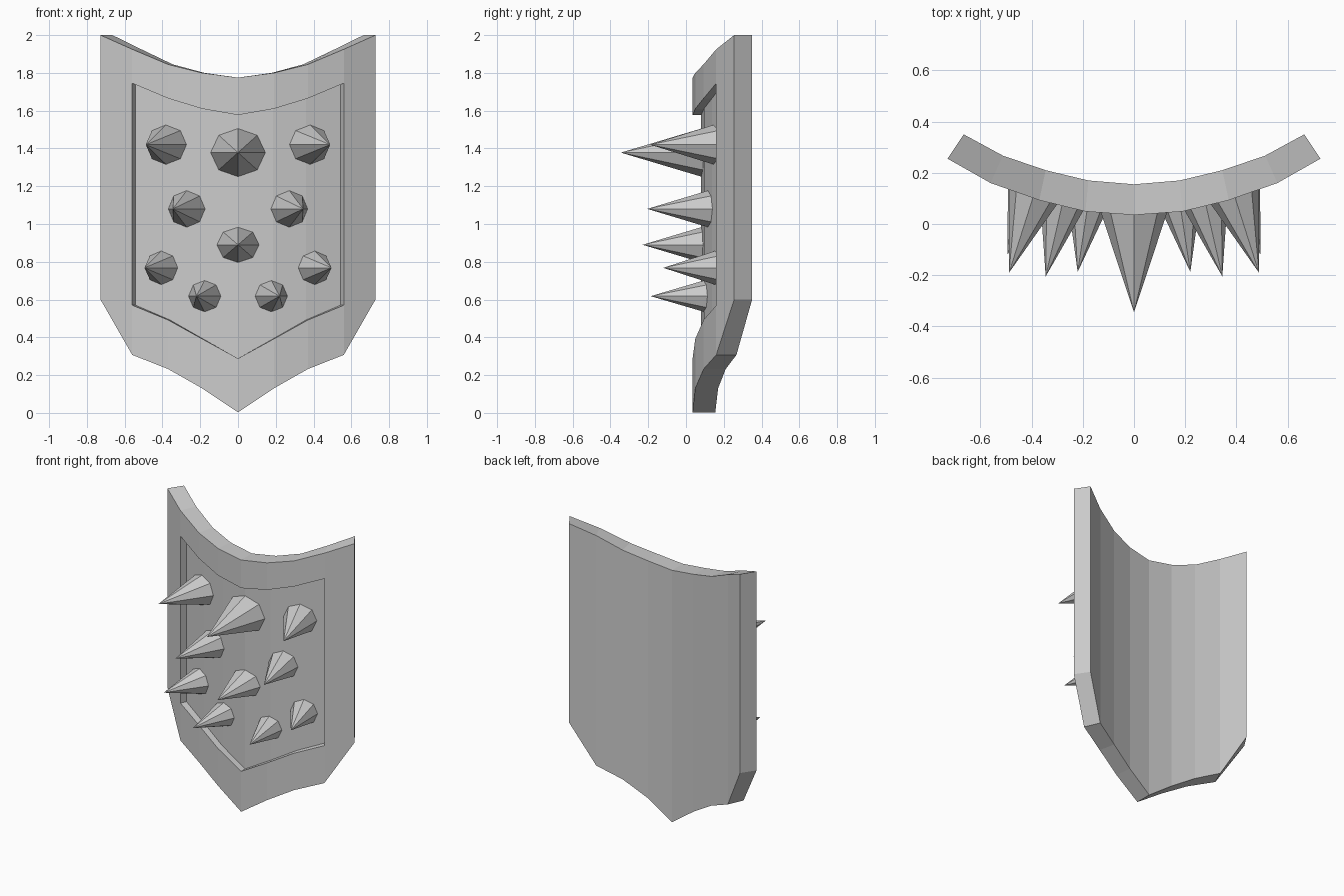
import bpy, bmesh
from mathutils import Vector, Matrix

if "Cube" in bpy.data.objects:
    bpy.data.objects.remove(bpy.data.objects["Cube"])

# half profile columns, centre to edge: front (x,y), back (x,y), top z, recess top z, recess bottom z, bottom z
HALF = [
    ((0.00, 0.035), (0.00, 0.155), 1.775, 1.577, 0.288, 0.003),
    ((0.19, 0.049), (0.178, 0.170), 1.80, 1.61, 0.392, 0.13),
    ((0.37, 0.093), (0.345, 0.210), 1.845, 1.665, 0.492, 0.232),
    ((0.56, 0.160), (0.512, 0.267), 1.925, 1.745, 0.57, 0.307),
    ((0.728, 0.255), (0.665, 0.350), 2.00, None, None, 0.60),
]
DEPTH = 0.38  # recess depth as a fraction of the thickness


def mirror(c):
    return ((-c[0][0], c[0][1]), (-c[1][0], c[1][1])) + c[2:]


def make_object(name, bm):
    bmesh.ops.recalc_face_normals(bm, faces=bm.faces)
    me = bpy.data.meshes.new(name)
    bm.to_mesh(me)
    bm.free()
    ob = bpy.data.objects.new(name, me)
    bpy.context.collection.objects.link(ob)
    return ob


# curved shield body with a sunken front panel
bm = bmesh.new()
cols = []
for c in [mirror(h) for h in HALF[:0:-1]] + HALF:
    f, b, top, rt, rb, bot = c
    m = [f[k] + (b[k] - f[k]) * DEPTH for k in (0, 1)]
    d = {"ft": (*f, top), "fb": (*f, bot), "bt": (*b, top), "bb": (*b, bot)}
    if rt:
        d.update({"rt": (*f, rt), "rb": (*f, rb), "pt": (*m, rt), "pb": (*m, rb)})
    cols.append({k: bm.verts.new(v) for k, v in d.items()})

last = len(cols) - 1
for i in range(last):
    l, r = cols[i], cols[i + 1]
    strips = [("bt", "bb"), ("ft", "bt"), ("fb", "bb")]  # back, top rim, bottom rim
    if 0 < i < last - 1:
        # front border, recess walls, panel floor
        strips += [("ft", "rt"), ("rt", "pt"), ("pt", "pb"), ("pb", "rb"), ("rb", "fb")]
    for a, b in strips:
        bm.faces.new((l[a], r[a], r[b], l[b]))
for e, n in ((cols[0], cols[1]), (cols[last], cols[last - 1])):
    bm.faces.new([e["ft"], n["ft"], n["rt"], n["rb"], n["fb"], e["fb"]])  # side front strip
    bm.faces.new([e["ft"], e["bt"], e["bb"], e["fb"]])                    # outer edge
    bm.faces.new([n["rt"], n["pt"], n["pb"], n["rb"]])                    # recess side wall
make_object("shield_body", bm)


# eight-sided spikes, leaning along the surface normal
def spike(name, base, tip, z, rx, rz):
    b, t = Vector((*base, z)), Vector((*tip, z))
    axis = (t - b).normalized()
    length = (t - b).length
    sunk = 0.05
    grow = (length + sunk) / length
    bm = bmesh.new()
    bmesh.ops.create_cone(bm, cap_ends=True, segments=8, radius1=1, radius2=0, depth=1)
    up = Vector((0, 0, 1))
    side = up.cross(axis)
    rot = Matrix((side, up, axis)).transposed().to_4x4()
    scale = Matrix.Diagonal((rx * grow, rz * grow, length + sunk, 1))
    mid = (t + b - axis * sunk) / 2
    bm.transform(Matrix.Translation(mid) @ rot @ scale)
    make_object(name, bm)


spike("spike_centre_large", (0, 0.08), (0, -0.345), 1.378, 0.141, 0.127)
spike("spike_centre_small", (0, 0.08), (0, -0.23), 0.89, 0.108, 0.093)

PAIRS = [
    ("upper", (0.383, 0.14), (0.488, -0.19), 1.42, 0.109, 0.103),
    ("middle", (0.272, 0.113), (0.345, -0.205), 1.08, 0.099, 0.096),
    ("lower_outer", (0.408, 0.147), (0.495, -0.12), 0.768, 0.088, 0.087),
    ("lower_inner", (0.177, 0.095), (0.22, -0.187), 0.618, 0.085, 0.083),
]
for name, (bx, by), (tx, ty), z, rx, rz in PAIRS:
    for s, label in ((-1, "left"), (1, "right")):
        spike(f"spike_{name}_{label}", (s * bx, by), (s * tx, ty), z, rx, rz)
